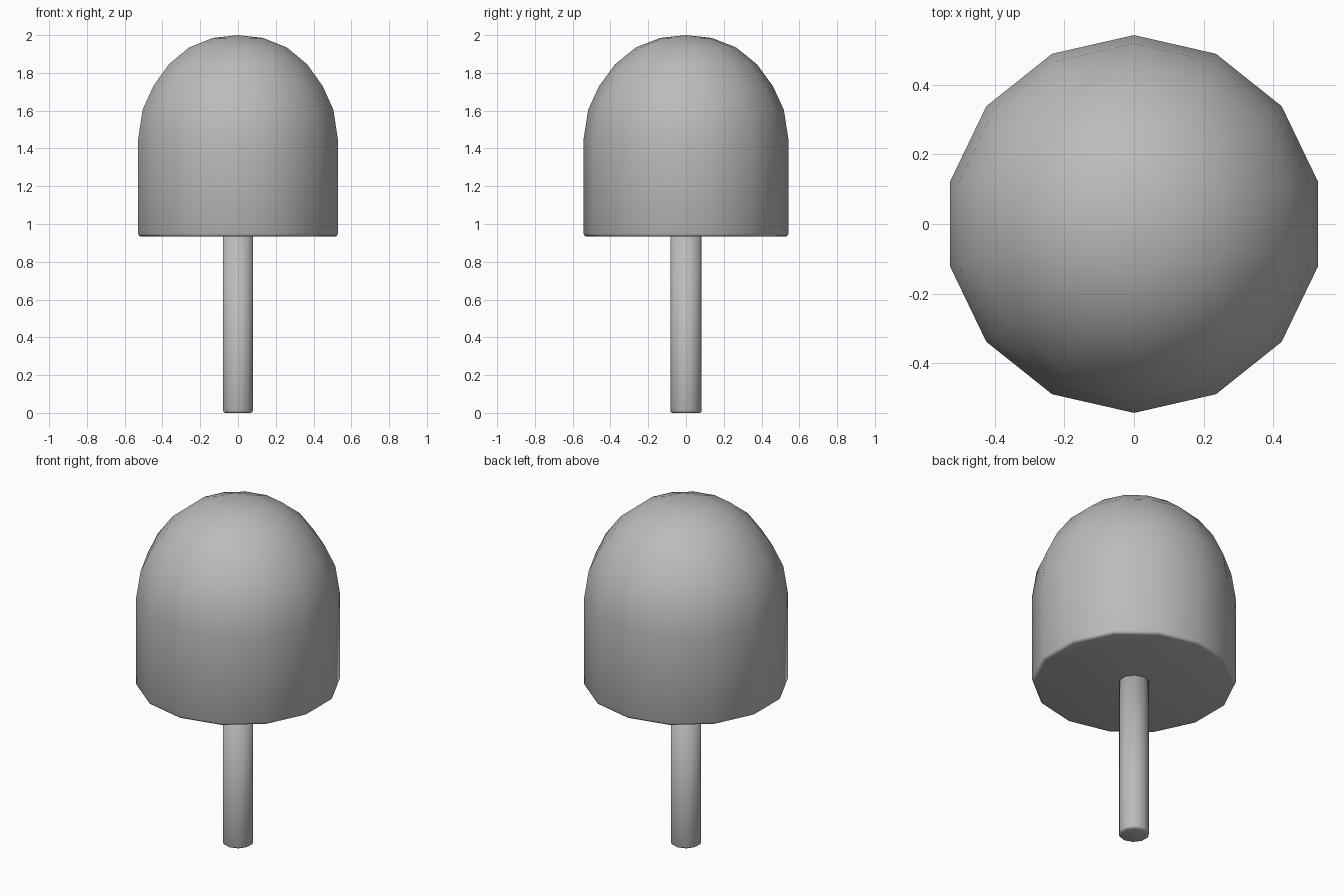
import bpy, bmesh, math

cube = bpy.data.objects.get("Cube")
if cube:
    bpy.data.objects.remove(cube, do_unlink=True)

gray = bpy.data.materials.new("neutral_gray")
gray.use_nodes = True
colour = (0.5, 0.5, 0.5, 1)
gray.diffuse_color = colour
gray.node_tree.nodes["Principled BSDF"].inputs["Base Color"].default_value = colour


def lathe(name, profile, sides):
    """Revolve (radius, height) points around z, with a corner facing +y."""
    bm = bmesh.new()
    rings = []
    for r, z in profile:
        if r == 0:
            rings.append([bm.verts.new((0, 0, z))] * sides)
            continue
        angles = [math.pi / 2 + math.tau * i / sides for i in range(sides)]
        rings.append([bm.verts.new((r * math.cos(a), r * math.sin(a), z)) for a in angles])
    for low, high in zip(rings, rings[1:]):
        for i in range(sides):
            j = (i + 1) % sides
            corners = [low[i], low[j], high[j], high[i]]
            bm.faces.new(list(dict.fromkeys(corners)))
    # Close an open end with a single flat face
    for ring, (r, z) in ((rings[0][::-1], profile[0]), (rings[-1], profile[-1])):
        if r > 0:
            bm.faces.new(ring)
    bmesh.ops.recalc_face_normals(bm, faces=bm.faces)
    for f in bm.faces:
        f.smooth = True
    mesh = bpy.data.meshes.new(name)
    bm.to_mesh(mesh)
    bm.free()
    mesh.materials.append(gray)
    obj = bpy.data.objects.new(name, mesh)
    bpy.context.collection.objects.link(obj)
    return obj


# Trunk: slim post with softened ends
lathe("trunk", [(0.072, 0), (0.08, 0.004), (0.083, 0.012), (0.083, 0.96)], 10)

# Crown: straight skirt with a softened lower rim, rounded into a dome
lathe("crown", [(0.525, 0.933), (0.537, 0.937), (0.542, 0.948), (0.542, 1.45),
                (0.518, 1.605), (0.46, 1.73), (0.376, 1.845), (0.265, 1.935),
                (0.137, 1.985), (0, 2.0)], 14)
